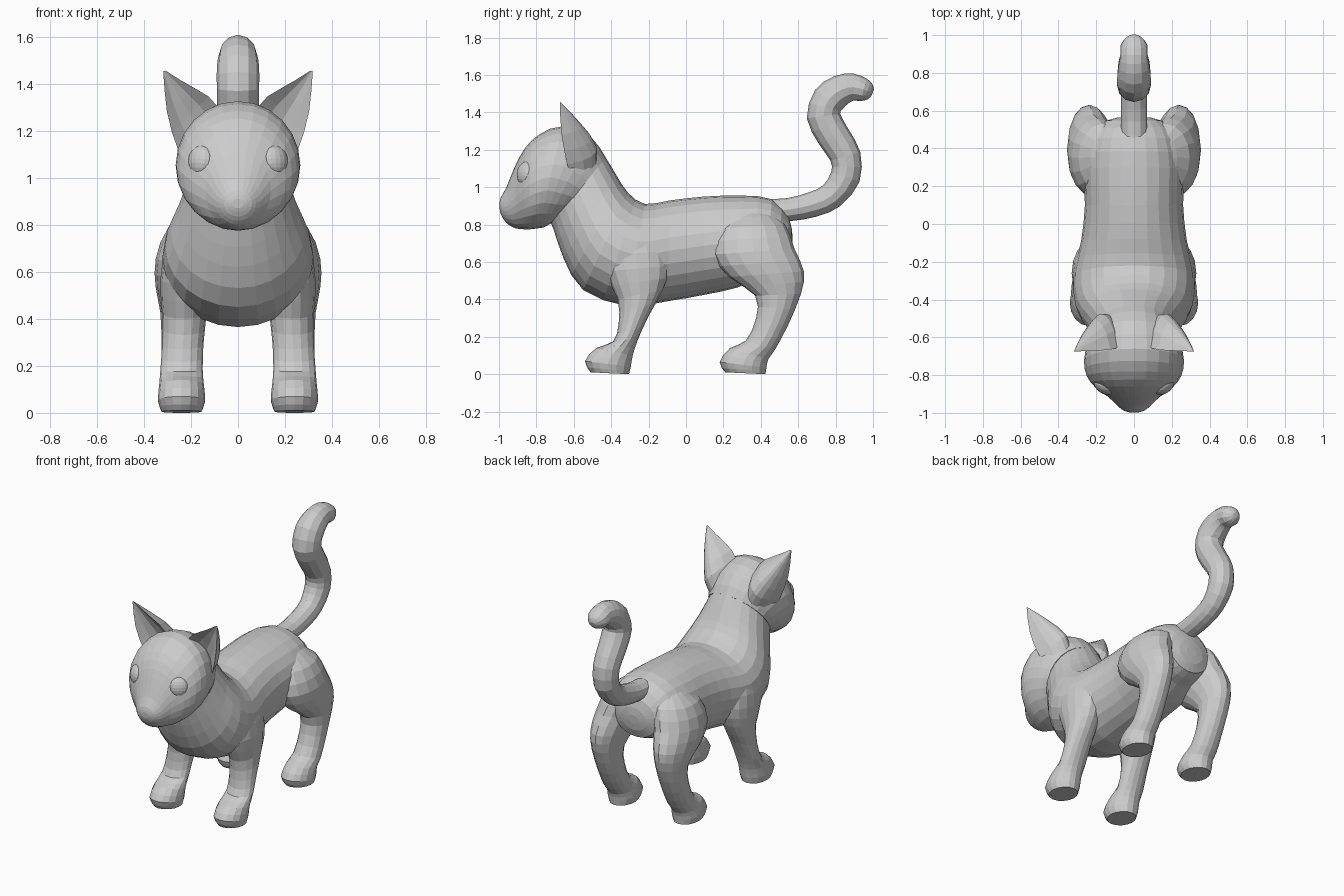
import bpy, bmesh, math
from mathutils import Vector


def finish(name, bm):
    bmesh.ops.recalc_face_normals(bm, faces=bm.faces)
    me = bpy.data.meshes.new(name)
    bm.to_mesh(me)
    bm.free()
    ob = bpy.data.objects.new(name, me)
    bpy.context.collection.objects.link(ob)
    return ob


def skin(bm, rings):
    rows = [[bm.verts.new(p) for p in r] for r in rings]
    n = len(rows[0])
    for r, s in zip(rows, rows[1:]):
        for i in range(n):
            bm.faces.new((r[i], r[(i + 1) % n], s[(i + 1) % n], s[i]))
    bm.faces.new(rows[0])
    bm.faces.new(rows[-1])


def smooth(sections, steps):
    """Catmull-Rom interpolation between sections."""
    out, m = [], len(sections) - 1
    for i in range(m):
        p = [Vector(sections[max(0, min(m, i + k))]) for k in (-1, 0, 1, 2)]
        for s in range(steps):
            t = s / steps
            out.append(0.5 * (2 * p[1] + (p[2] - p[0]) * t
                              + (2 * p[0] - 5 * p[1] + 4 * p[2] - p[3]) * t * t
                              + (3 * p[1] - p[0] - 3 * p[2] + p[3]) * t ** 3))
    return out + [Vector(sections[-1])]


def loft(name, sections, sides=20, steps=2, side=1):
    """Section = y1, z1, y2, z2 (ends of the ellipse in the side view), centre x, half width."""
    rings = []
    for y1, z1, y2, z2, xc, w in smooth(sections, steps):
        ring = []
        for k in range(sides):
            a = 2 * math.pi * k / sides
            f = 0.5 + 0.5 * math.cos(a)
            ring.append((side * (xc + w * math.sin(a)), y2 + (y1 - y2) * f, z2 + (z1 - z2) * f))
        rings.append(ring)
    bm = bmesh.new()
    skin(bm, rings)
    return finish(name, bm)


# Torso and neck, rump to throat
loft("body", [
    (.57, .73, .565, .67, 0, .04), (.55, .84, .535, .57, 0, .16),
    (.46, .935, .42, .53, 0, .235), (.30, .955, .28, .465, 0, .265),
    (.10, .95, .10, .425, 0, .26), (-.08, .93, -.10, .39, 0, .28),
    (-.22, .91, -.32, .365, 0, .32), (-.31, .97, -.55, .45, 0, .31),
    (-.37, 1.06, -.655, .62, 0, .255), (-.43, 1.16, -.71, .78, 0, .21),
    (-.48, 1.22, -.75, .86, 0, .19)], sides=24)

# Head, back of skull to nose
loft("head", [
    (-.43, 1.16, -.70, .82, 0, .21), (-.51, 1.27, -.755, .787, 0, .245),
    (-.66, 1.325, -.79, .78, 0, .265), (-.78, 1.285, -.83, .775, 0, .25),
    (-.86, 1.21, -.87, .775, 0, .205), (-.915, 1.11, -.91, .78, 0, .14),
    (-.96, 1.0, -.95, .80, 0, .095), (-.99, .945, -.98, .835, 0, .06),
    (-.998, .91, -.995, .87, 0, .025)], sides=24)

# Tail, swept along an S-shaped path
path = [(.42, .875, .06), (.55, .88, .062), (.68, .908, .068), (.78, .955, .072),
        (.852, 1.055, .08), (.852, 1.165, .083), (.79, 1.27, .088), (.735, 1.38, .09),
        (.765, 1.47, .09), (.83, 1.52, .082), (.895, 1.535, .072), (.95, 1.52, .062),
        (.985, 1.51, .042), (.998, 1.505, .018)]
tail = []
for i, (y, z, r) in enumerate(path):
    a, b = path[max(i - 1, 0)], path[min(i + 1, len(path) - 1)]
    d = Vector((b[0] - a[0], b[1] - a[1])).normalized()
    w = r if i > 11 else max(r, .07)
    tail.append((y - d.y * r, z + d.x * r, y + d.y * r, z - d.x * r, 0, w))
loft("tail", tail, sides=12, steps=2)

front_leg = [
    (-.34, .80, -.22, .80, .17, .04), (-.42, .71, -.13, .73, .21, .09),
    (-.43, .55, -.09, .58, .225, .105), (-.365, .40, -.125, .45, .228, .095),
    (-.36, .27, -.20, .31, .235, .088), (-.39, .175, -.255, .19, .24, .09),
    (-.48, .14, -.285, .10, .24, .095), (-.54, .07, -.295, .04, .24, .10),
    (-.51, .01, -.305, .0, .24, .085)]
hind_leg = [
    (.29, .88, .42, .88, .12, .05), (.17, .78, .53, .80, .17, .125),
    (.145, .64, .58, .67, .215, .135), (.23, .52, .63, .55, .235, .115),
    (.37, .42, .615, .43, .24, .09), (.375, .30, .545, .26, .24, .085),
    (.32, .18, .475, .13, .24, .088), (.235, .14, .44, .08, .24, .092),
    (.18, .065, .43, .035, .24, .10), (.21, .01, .425, .0, .24, .085)]


def ear(name, side):
    """Pointed ear: rounded back, hollow front, shrinking to the tip."""
    inner = [(.05, -.62, 1.22), (.085, -.655, 1.30), (.125, -.665, 1.345),
             (.18, -.67, 1.378), (.245, -.672, 1.415), (.308, -.675, 1.455)]
    outer = [(.20, -.60, 1.02), (.255, -.635, 1.12), (.28, -.65, 1.19),
             (.302, -.665, 1.28), (.312, -.672, 1.37), (.318, -.675, 1.452)]
    depth = [.13, .17, .15, .11, .06, .004]
    rings = []
    for p, q, d in zip(inner, outer, depth):
        p, q = Vector(p), Vector(q)
        ring = []
        for j in range(9):
            t = j / 8
            ring.append(p.lerp(q, t) + Vector((0, d, 0)) * (4 * t * (1 - t)) ** .8)
        for t in (.75, .5, .25):
            ring.append(p.lerp(q, t) + Vector((0, .35 * d * 4 * t * (1 - t), 0)))
        rings.append([(side * v.x, v.y, v.z) for v in ring])
    bm = bmesh.new()
    skin(bm, rings)
    return finish(name, bm)


# Paired parts
for label, s in (("left", 1), ("right", -1)):
    loft("front_leg_" + label, front_leg, sides=16, side=s)
    loft("hind_leg_" + label, hind_leg, sides=16, side=s)
    ear("ear_" + label, s)
    bm = bmesh.new()
    bmesh.ops.create_uvsphere(bm, u_segments=16, v_segments=10, radius=1)
    eye = finish("eye_" + label, bm)
    eye.scale = (.058, .036, .062)
    eye.location = (s * .16, -.86, 1.075)
    eye.rotation_euler = (math.radians(-10), 0, s * math.radians(35))
